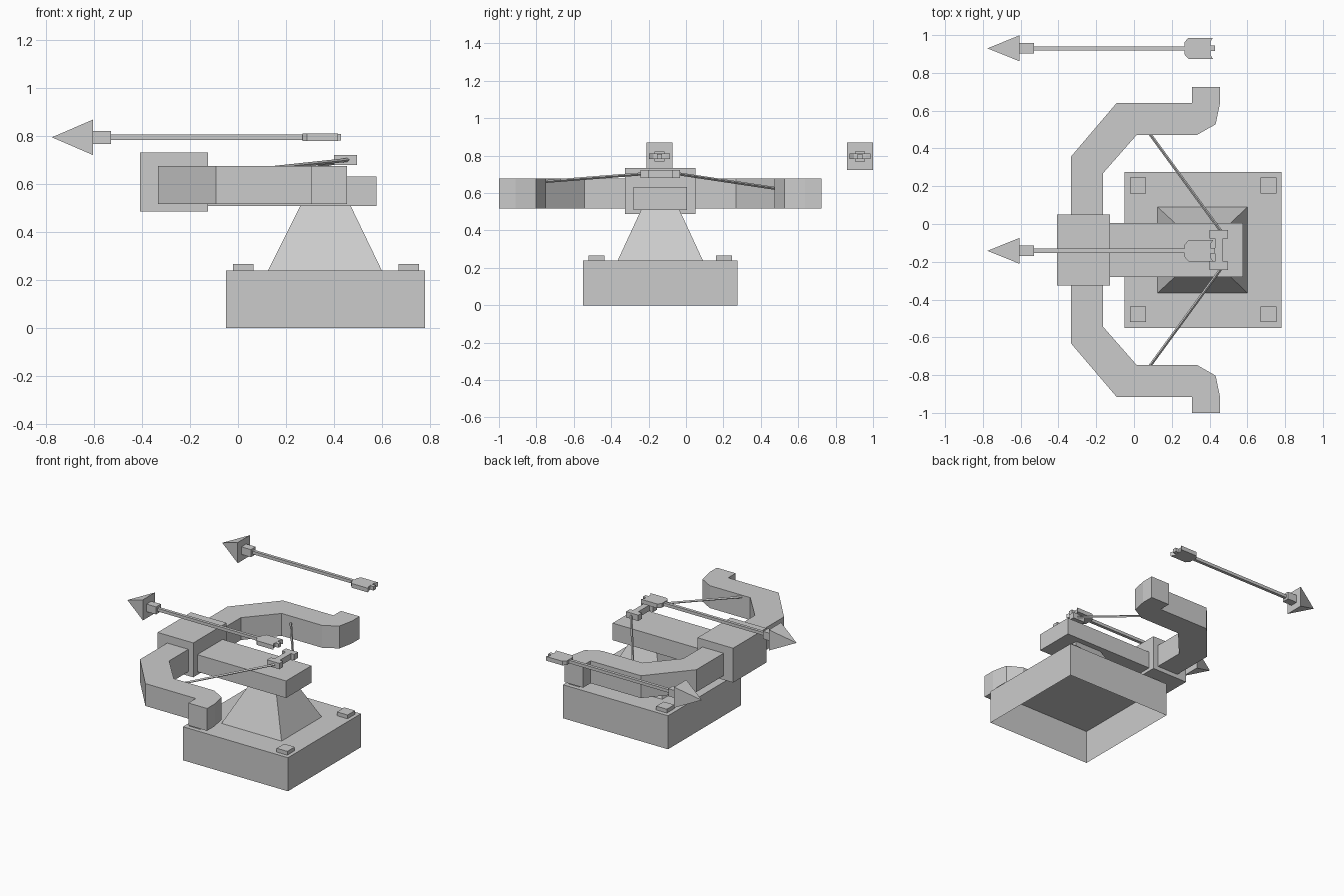
import bpy
import bmesh
from mathutils import Vector

old = bpy.data.objects.get("Cube")
if old:
    bpy.data.objects.remove(old, do_unlink=True)

grey = bpy.data.materials.new("plain_grey")
grey.use_nodes = True
grey.diffuse_color = (0.6, 0.6, 0.6, 1)
grey.node_tree.nodes["Principled BSDF"].inputs["Base Color"].default_value = grey.diffuse_color

MID = -0.1375  # symmetry plane of the bow, along y


def finish(name, bm):
    bmesh.ops.recalc_face_normals(bm, faces=bm.faces[:])
    mesh = bpy.data.meshes.new(name)
    bm.to_mesh(mesh)
    bm.free()
    mesh.materials.append(grey)
    obj = bpy.data.objects.new(name, mesh)
    bpy.context.collection.objects.link(obj)
    return obj


def add_frustum(bm, low, high, z0, z1):
    """Joins two rectangles (x0, x1, y0, y1) at heights z0 and z1."""
    rings = []
    for (x0, x1, y0, y1), z in ((low, z0), (high, z1)):
        rings.append([bm.verts.new((x, y, z)) for x, y in
                      ((x0, y0), (x1, y0), (x1, y1), (x0, y1))])
    a, b = rings
    for i in range(4):
        j = (i + 1) % 4
        bm.faces.new((a[i], a[j], b[j], b[i]))
    bm.faces.new(b)
    return bm.faces.new(a[::-1])


def add_box(bm, x0, x1, y0, y1, z0, z1):
    return add_frustum(bm, (x0, x1, y0, y1), (x0, x1, y0, y1), z0, z1)


def add_prism(bm, outline, z0, z1):
    face = bm.faces.new([bm.verts.new((x, y, z0)) for x, y in outline])
    out = bmesh.ops.extrude_face_region(bm, geom=[face], use_keep_orig=True)
    verts = [v for v in out["geom"] if isinstance(v, bmesh.types.BMVert)]
    bmesh.ops.translate(bm, verts=verts, vec=(0, 0, z1 - z0))


def box(name, *size):
    bm = bmesh.new()
    add_box(bm, *size)
    return finish(name, bm)


# Hollow base, open underneath
bm = bmesh.new()
floor = add_box(bm, -0.05, 0.78, -0.55, 0.275, 0, 0.24)
bm.faces.remove(floor)
finish("base", bm)

# Bolts on the base corners
for i, x in enumerate((0.022, 0.712)):
    for j, y in enumerate((-0.478, 0.203)):
        box(f"bolt_{i}{j}", x - 0.042, x + 0.042, y - 0.042, y + 0.042, 0.24, 0.267)

# Tapered pedestal
bm = bmesh.new()
add_frustum(bm, (0.125, 0.6, -0.365, 0.09), (0.26, 0.47, -0.24, -0.035), 0.24, 0.51)
finish("pedestal", bm)

# Stock and bow housing
box("stock", -0.2, 0.577, MID - 0.143, MID + 0.143, 0.51, 0.632)
box("bow_housing", -0.408, -0.126, MID - 0.188, MID + 0.188, 0.487, 0.733)

# Bow limbs, as offsets from the symmetry plane
limb = [(-0.333, 0.12), (-0.333, 0.495), (-0.092, 0.778), (0.307, 0.778),
        (0.307, 0.862), (0.455, 0.862), (0.455, 0.775), (0.432, 0.665),
        (0.335, 0.61), (0.015, 0.61), (-0.165, 0.405), (-0.165, 0.12)]
# Crosspiece with a flange at each end
flange = [(0.4, 0.106), (0.497, 0.106), (0.497, 0.062), (0.472, 0.062),
          (0.472, -0.062), (0.497, -0.062), (0.497, -0.106), (0.4, -0.106),
          (0.4, -0.062), (0.43, -0.062), (0.43, 0.062), (0.4, 0.062)]

for side, word, end_z in ((1, "back", 0.625), (-1, "front", 0.662)):
    bm = bmesh.new()
    add_prism(bm, [(x, MID + side * y) for x, y in limb], 0.517, 0.677)
    finish(f"bow_limb_{word}", bm)

    # Bowstring running from crosspiece to limb
    start = Vector((0.46, MID + side * 0.1, 0.702))
    end = Vector((0.085, MID + side * 0.613, end_z))
    bm = bmesh.new()
    bmesh.ops.create_cone(bm, cap_ends=True, segments=4, radius1=0.008,
                          radius2=0.008, depth=(end - start).length)
    string = finish(f"bowstring_{word}", bm)
    string.rotation_mode = "QUATERNION"
    string.rotation_quaternion = (end - start).to_track_quat("Z", "Y")
    string.location = (start + end) / 2

bm = bmesh.new()
add_prism(bm, [(x, MID + y) for x, y in flange], 0.68, 0.722)
finish("string_crosspiece", bm)

# Two bolts for shooting: one above the stock, one lying apart
fletch_half = [(0.268, 0.033), (0.288, 0.056), (0.418, 0.056), (0.404, 0.033)]
fletch = fletch_half + [(x, -y) for x, y in reversed(fletch_half)]
AXIS = 0.796
for word, y in (("loaded", -0.142), ("spare", 0.93)):
    bm = bmesh.new()
    r = 0.069
    tip = bm.verts.new((-0.776, y, AXIS))
    ring = [bm.verts.new((-0.605, y + a * r, AXIS + b * r * 1.07))
            for a, b in ((-1, -1), (1, -1), (1, 1), (-1, 1))]
    bm.faces.new(ring)
    for i in range(4):
        bm.faces.new((ring[i], ring[(i + 1) % 4], tip))
    finish(f"arrow_head_{word}", bm)

    for part, x0, x1, h in (("collar", -0.605, -0.53, 0.027),
                            ("shaft", -0.53, 0.28, 0.011),
                            ("nock", 0.4, 0.43, 0.014)):
        box(f"arrow_{part}_{word}", x0, x1, y - h, y + h, AXIS - h, AXIS + h)

    bm = bmesh.new()
    add_prism(bm, [(px, y + py) for px, py in fletch], AXIS - 0.015, AXIS + 0.015)
    finish(f"arrow_fletching_{word}", bm)
